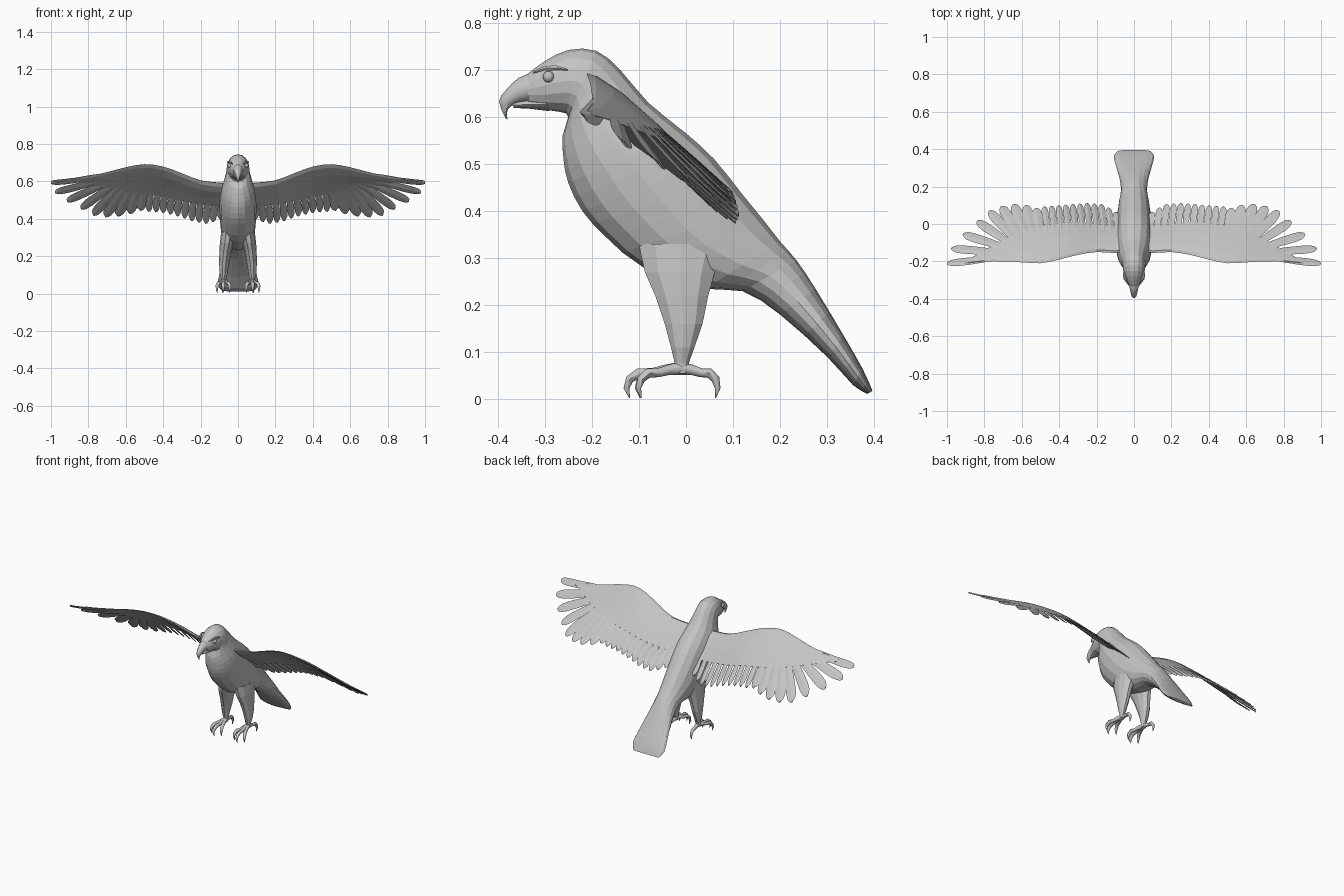
import bpy, bmesh
from math import sin, cos, pi
from mathutils import Vector

if "Cube" in bpy.data.objects:
    bpy.data.objects.remove(bpy.data.objects["Cube"], do_unlink=True)

grey = bpy.data.materials.new("plumage_grey")
grey.use_nodes = True
grey.diffuse_color = (0.55, 0.55, 0.55, 1)
grey.node_tree.nodes["Principled BSDF"].inputs["Base Color"].default_value = grey.diffuse_color


def make(name, lofts, mirror=False, smooth=0):
    """Skin every list of rings into one object."""
    bm = bmesh.new()
    for rings in lofts:
        vs = [[bm.verts.new(p) for p in ring] for ring in rings]
        n = len(vs[0])
        for a, b in zip(vs, vs[1:]):
            for i in range(n):
                j = (i + 1) % n
                bm.faces.new((a[i], a[j], b[j], b[i]))
        bm.faces.new(vs[0])
        bm.faces.new(vs[-1])
    bmesh.ops.recalc_face_normals(bm, faces=bm.faces)
    me = bpy.data.meshes.new(name)
    bm.to_mesh(me)
    bm.free()
    me.materials.append(grey)
    ob = bpy.data.objects.new(name, me)
    bpy.context.collection.objects.link(ob)
    if mirror:
        ob.modifiers.new("mirror", "MIRROR").use_mirror_merge = False
    if smooth:
        bpy.ops.object.select_all(action="DESELECT")
        ob.select_set(True)
        bpy.context.view_layer.objects.active = ob
        bpy.ops.object.shade_smooth_by_angle(angle=smooth)
    return ob


def ellipse(c, u, v, n):
    c, u, v = Vector(c), Vector(u), Vector(v)
    return [c + u * cos(2 * pi * i / n) + v * sin(2 * pi * i / n) for i in range(n)]


def refine(rows, steps=2):
    """Catmull-Rom subdivision of a table of numbers."""
    out = []
    for k in range(len(rows) - 1):
        p = [rows[min(max(k + d, 0), len(rows) - 1)] for d in (-1, 0, 1, 2)]
        for s in range(steps):
            t = s / steps
            out.append([b + .5 * t * (c - a + t * (2*a - 5*b + 4*c - d + t * (3*(b - c) + d - a)))
                        for a, b, c, d in zip(*p)])
    return out + [list(rows[-1])]


def side_loft(rows, n):
    """Rows: lower y, z, upper y, z, half width."""
    return [ellipse((0, (a + c) / 2, (b + d) / 2), (0, (a - c) / 2, (b - d) / 2), (w, 0, 0), n)
            for a, b, c, d, w in rows]


# Head, torso and fanned tail
body = [(-.335, .625, -.335, .692, .026), (-.30, .615, -.30, .718, .043),
        (-.265, .61, -.25, .742, .056), (-.25, .60, -.19, .74, .061),
        (-.262, .56, -.14, .70, .066), (-.26, .51, -.08, .63, .085),
        (-.25, .46, 0, .565, .096), (-.22, .40, .06, .51, .098),
        (-.17, .345, .12, .435, .096), (-.09, .28, .165, .38, .09),
        (.04, .235, .2, .335, .08), (.12, .23, .235, .295, .07),
        (.20, .18, .275, .235, .076), (.30, .09, .335, .135, .098),
        (.355, .03, .375, .065, .108), (.385, .012, .396, .018, .085)]
make("body", [side_loft(refine(body), 16)])

# Hooked beak with a lower jaw
beak = [(-.32, .634, -.325, .694, .029), (-.35, .63, -.355, .683, .022),
        (-.372, .622, -.382, .657, .016), (-.380, .61, -.397, .632, .009),
        (-.379, .594, -.383, .597, .002)]
jaw = [(-.29, .612, -.30, .64, .034), (-.33, .617, -.335, .636, .022), (-.366, .619, -.368, .63, .008)]
make("beak", [side_loft(refine(beak), 10), side_loft(jaw, 8)], smooth=.7)

# Eyes under brow ridges
eye = [ellipse((.045, -.292, .685 + .012 * cos(a)), (.011 * sin(a), 0, 0), (0, .012 * sin(a), 0), 12)
       for a in [pi * k / 8 + (.05 if k == 0 else -.05 if k == 8 else 0) for k in range(9)]]
make("eyes", [eye], mirror=True, smooth=1)
brow = [(.030, -.325, .694, .003), (.045, -.30, .703, .007), (.053, -.275, .704, .007), (.054, -.25, .70, .002)]
make("brows", [[ellipse((x, y, z), (r, 0, 0), (0, 0, r * .8), 6) for x, y, z, r in brow]], mirror=True)

# Feathered legs
leg = [(.33, .05, -.01, .04, .095), (.27, .06, -.013, .037, .078), (.22, .068, -.009, .032, .059),
       (.16, .074, -.005, .027, .042), (.11, .077, -.007, .021, .026), (.078, .076, -.009, .014, .016),
       (.055, .076, -.01, .013, .014)]
make("legs", [[ellipse((x, y, z), (rx, 0, 0), (0, ry, 0), 10) for z, x, y, rx, ry in leg]], mirror=True)


# Toes ending in curved talons
def toe(dx, dy):
    prof = [(0, .066, .014), (.3, .063, .011), (.55, .057, .0095), (.8, .056, .0105),
            (.97, .043, .009), (1.03, .024, .006), (.97, .003, .001)]
    pts = [Vector((.076 + dx * f, -.01 + dy * f, z)) for f, z, r in prof]
    side = Vector((dy, -dx, 0)).normalized()
    rings = []
    for i, (p, row) in enumerate(zip(pts, prof)):
        t = (pts[min(i + 1, len(pts) - 1)] - pts[max(i - 1, 0)]).normalized()
        rings.append(ellipse(p, side * row[2], t.cross(side) * row[2], 8))
    return rings


make("toes", [toe(*d) for d in ((-.032, -.09), (.003, -.113), (.036, -.088), (.006, .075))],
     mirror=True, smooth=.8)

# Wing surface: leading edge x, y, z and covert edge y
edge = refine([(.04, -.145, .595, -.02), (.1, -.155, .60, -.01), (.2, -.15, .612, .0),
               (.3, -.165, .65, .01), (.4, -.19, .685, .005), (.5, -.21, .697, -.01),
               (.6, -.205, .68, -.035), (.7, -.2, .653, -.085), (.8, -.2, .63, -.14),
               (.9, -.21, .615, -.195), (1.0, -.222, .605, -.222)])


def lead(x):
    x = min(max(x, edge[0][0]), edge[-1][0])
    for a, b in zip(edge, edge[1:]):
        if x <= b[0]:
            t = (x - a[0]) / (b[0] - a[0])
            return [p + (q - p) * t for p, q in zip(a, b)]
    return edge[-1]


def surface(x, y, lift=0):
    e = lead(x)
    d = max(y - e[1], 0)
    camber = .3 * d * max(.28 - d, 0)
    return Vector((x, y, e[2] - (.92 - .18 * x) * d + camber + lift))


# Thick covert panel along the arm
aerofoil = ((0, 0), (.08, .6), (.3, 1), (.65, .7), (1, .1), (1, -.1), (.65, -.4), (.3, -.8), (.08, -.6))
panel = []
for x, y0, z0, y1 in edge[:-2]:
    thick = .018 * (1 - x) + .003
    panel.append([surface(x, y0 + (y1 - y0) * f, h * thick - thick * .4) for f, h in aerofoil])
make("wing_coverts", [panel], mirror=True)


# Flight feathers fanned along the trailing edge
def feather(root, tip, w):
    root, tip = Vector(root), Vector(tip)
    d = (tip - root).normalized()
    across = Vector((-d.y, d.x)) * w
    rings = []
    for t, k in ((0, .5), (.3, .75), (.6, .95), (.8, 1), (.91, .85), (.97, .55), (1, .15)):
        p = root.lerp(tip, t)
        l, r = p + across * k, p - across * k
        rings.append([surface(l.x, l.y, -.008), surface(p.x, p.y, .001),
                      surface(r.x, r.y, .001), surface(p.x, p.y, -.007)])
    return rings


feathers = []
for i in range(11):
    x = .1 + .038 * i
    tip_y = .11 - .0025 * abs(i - 4) - (.035, .015)[i] if i < 2 else .112 - .003 * abs(i - 4)
    feathers.append(feather((x - .025, -.08), (x, tip_y), .0185))
outer = (((.49, -.09), (.525, .085), .026), ((.52, -.1), (.58, .1), .028),
         ((.55, -.1), (.645, .105), .029), ((.58, -.11), (.71, .095), .029),
         ((.60, -.12), (.775, .07), .027), ((.62, -.13), (.84, .015), .025),
         ((.64, -.14), (.915, -.055), .024), ((.66, -.155), (.978, -.132), .022),
         ((.68, -.175), (1.0, -.212), .02))
feathers += [feather(*f) for f in outer]
make("flight_feathers", feathers, mirror=True)
